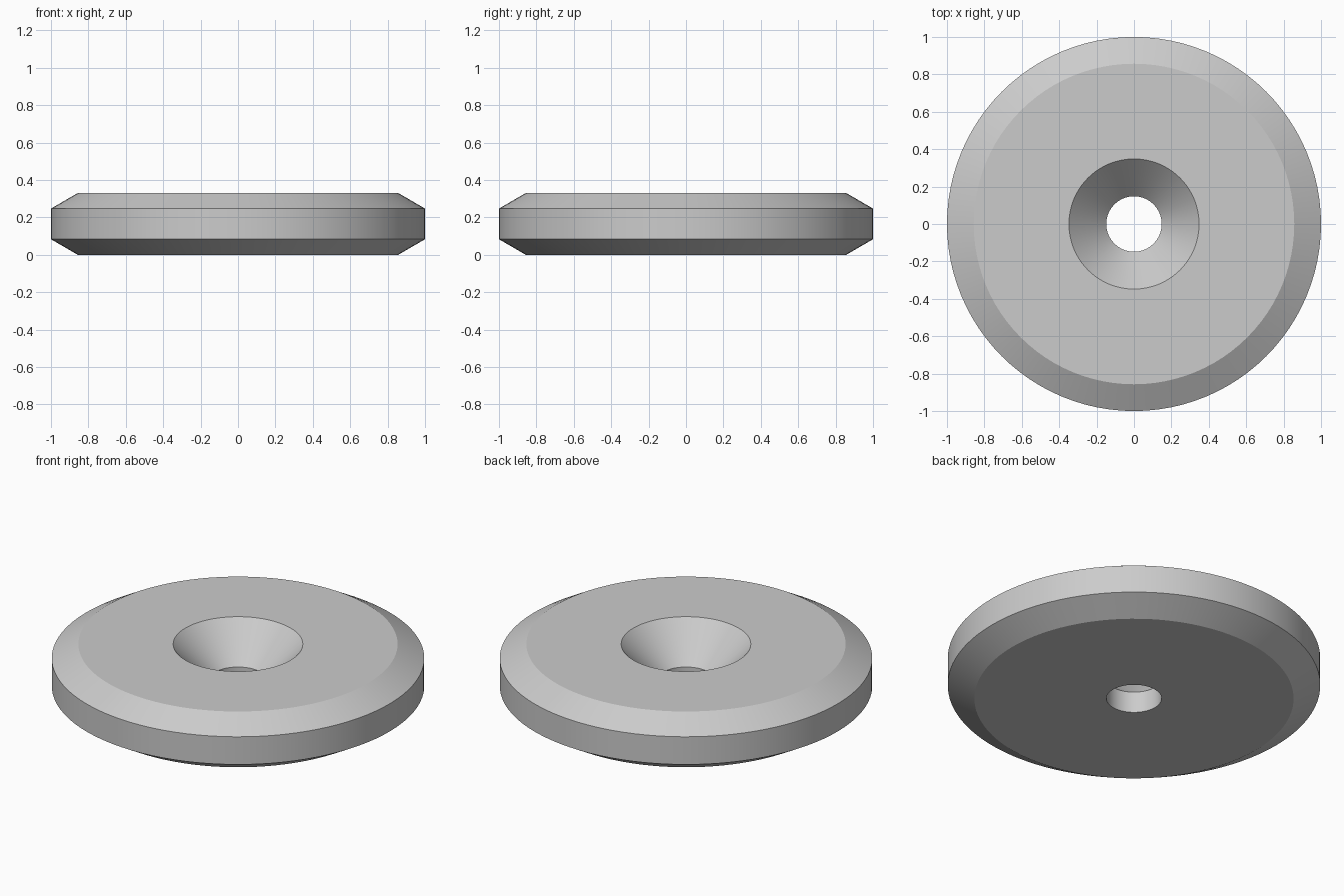
import bpy
import bmesh
from math import radians, tau
from mathutils import Matrix

cube = bpy.data.objects.get("Cube")
if cube:
    bpy.data.objects.remove(cube, do_unlink=True)

# Plain grey material
grey = bpy.data.materials.new("light_grey")
grey.use_nodes = True
colour = (0.6, 0.6, 0.6, 1)
grey.diffuse_color = colour
grey.node_tree.nodes["Principled BSDF"].inputs["Base Color"].default_value = colour

# Closed cross-section (radius, height): chamfered rim, countersink, bore
HEIGHT = 0.33
CHAMFER = 0.083
FLAT_RADIUS = 0.857
BORE = 0.148
profile = [
    (BORE, 0), (FLAT_RADIUS, 0), (1, CHAMFER),
    (1, HEIGHT - CHAMFER), (FLAT_RADIUS, HEIGHT),
    (0.348, HEIGHT), (BORE, 0.125),
]


def lathe(name, points, segments, material):
    """Revolve a closed profile around the z axis."""
    bm = bmesh.new()
    rings = []
    for i in range(segments):
        turn = Matrix.Rotation(tau * i / segments, 3, "Z")
        rings.append([bm.verts.new(turn @ Matrix.Identity(3).col[0] * r
                                   + Matrix.Identity(3).col[2] * z)
                      for r, z in points])
    for i, ring in enumerate(rings):
        after = rings[(i + 1) % segments]
        for j in range(len(points)):
            k = (j + 1) % len(points)
            bm.faces.new((ring[j], after[j], after[k], ring[k]))
    bmesh.ops.recalc_face_normals(bm, faces=bm.faces)
    mesh = bpy.data.meshes.new(name)
    bm.to_mesh(mesh)
    bm.free()
    mesh.materials.append(material)
    obj = bpy.data.objects.new(name, mesh)
    bpy.context.collection.objects.link(obj)
    return obj


# Countersunk disc, smooth around, crisp at the chamfers
disc = lathe("countersunk_disc", profile, 96, grey)
bpy.ops.object.select_all(action="DESELECT")
disc.select_set(True)
bpy.context.view_layer.objects.active = disc
bpy.ops.object.shade_smooth_by_angle(angle=radians(20))
